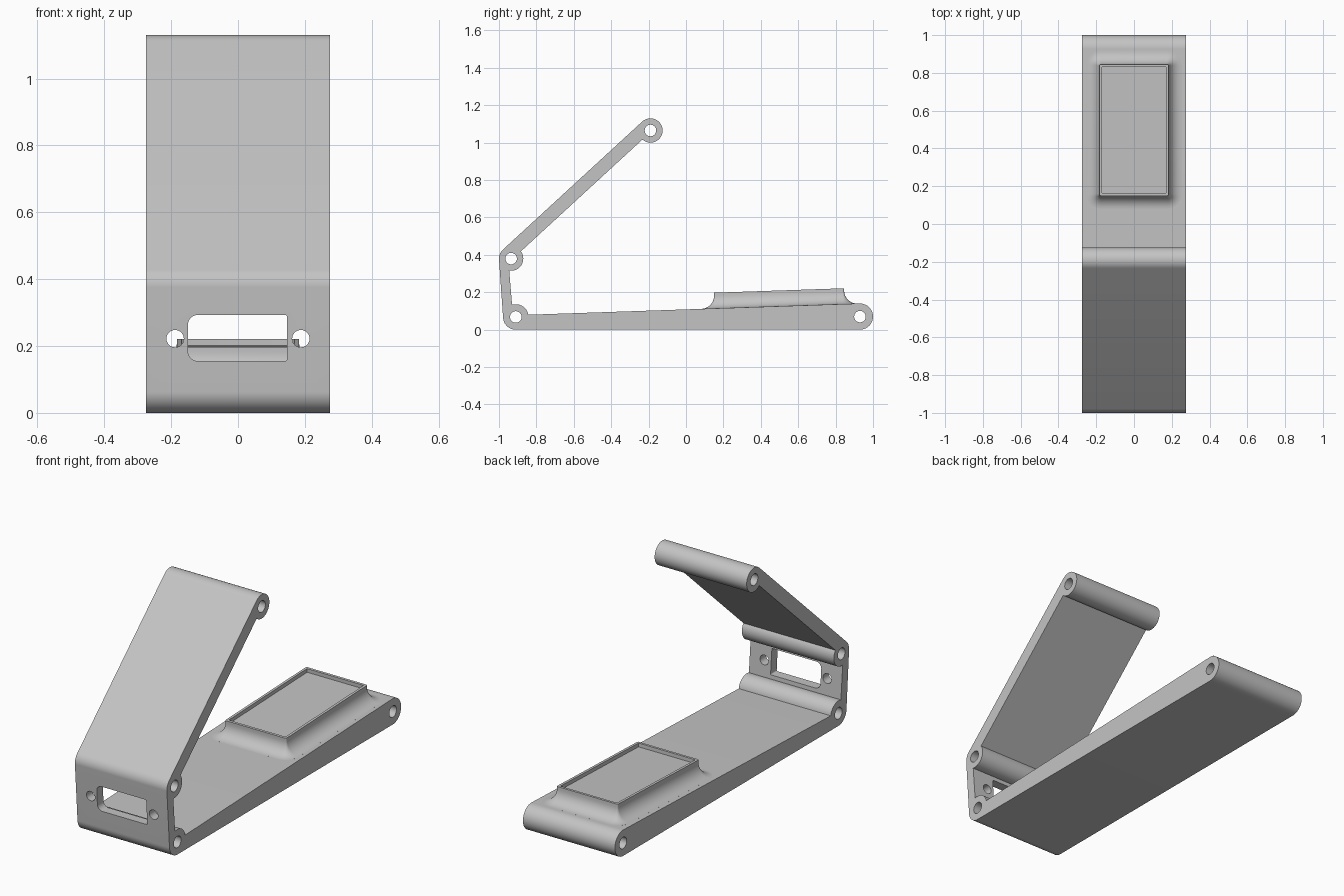
import bpy, bmesh
from math import sin, cos, radians, atan2, degrees
from mathutils import Vector, Matrix

if "Cube" in bpy.data.objects:
    bpy.data.objects.remove(bpy.data.objects["Cube"])

grey = bpy.data.materials.new("plain grey")
grey.use_nodes = True
grey.diffuse_color = (0.55, 0.55, 0.55, 1)
grey.node_tree.nodes["Principled BSDF"].inputs["Base Color"].default_value = grey.diffuse_color

HALF = 0.275
FRONT, HINGE, TIP, REAR = (-0.91, 0.068), (-0.935, 0.38), (-0.19, 1.065), (0.93, 0.07)


def arc(center, r, start, end, n=20):
    """Points along a circular arc, angles in degrees."""
    angles = [radians(start + (end - start) * i / n) for i in range(n + 1)]
    return [(center[0] + r * cos(a), center[1] + r * sin(a)) for a in angles]


def rounded_rect(x0, x1, y0, y1, r_left, r_right, n=8):
    corners = [(x1, y1, r_right, 0), (x0, y1, r_left, 90), (x0, y0, r_left, 180), (x1, y0, r_right, 270)]
    pts = []
    for x, y, r, a in corners:
        cx = x - r if x == x1 else x + r
        cy = y - r if y == y1 else y + r
        pts += arc((cx, cy), r, a, a + 90, n)
    return pts


def prism(bm, pts, place, offset):
    """Extrude a 2D outline, placed in space by a function, along an offset."""
    face = bm.faces.new([bm.verts.new(place(a, b)) for a, b in pts])
    out = bmesh.ops.extrude_face_region(bm, geom=[face])
    moved = [v for v in out["geom"] if isinstance(v, bmesh.types.BMVert)]
    bmesh.ops.translate(bm, verts=moved, vec=offset)


def make(name, bm):
    bmesh.ops.recalc_face_normals(bm, faces=bm.faces)
    mesh = bpy.data.meshes.new(name)
    bm.to_mesh(mesh)
    bm.free()
    mesh.materials.append(grey)
    obj = bpy.data.objects.new(name, mesh)
    bpy.context.collection.objects.link(obj)
    return obj


def activate(obj):
    bpy.ops.object.select_all(action="DESELECT")
    obj.select_set(True)
    bpy.context.view_layer.objects.active = obj


def smooth(obj):
    activate(obj)
    bpy.ops.object.shade_smooth_by_angle(angle=radians(32))


# Folded body: base slab, front wall and open lid share one side outline
lid = degrees(atan2(TIP[1] - HINGE[1], TIP[0] - HINGE[0]))
outline = (
    arc(REAR, 0.07, -90, 92)                         # rear knuckle
    + arc(FRONT, 0.068, 10, 107)                     # front knuckle, inner side
    + arc(HINGE, 0.065, -99, lid - 6)                # hinge knuckle, inner side
    + arc(TIP, 0.065, lid + 186, lid + 450, 32)      # lid end knuckle
    + arc(HINGE, 0.065, lid + 90, 184)               # hinge knuckle, outer side
    + arc(FRONT, 0.068, 184, 270)                    # lower front edge
)
bm = bmesh.new()
prism(bm, outline, lambda y, z: (-HALF, y, z), (2 * HALF, 0, 0))
body = make("folded_body", bm)

# Cutters: pin holes through the knuckles, slot and screw holes in the wall
bm = bmesh.new()
for center in (FRONT, HINGE, TIP, REAR):
    prism(bm, arc(center, 0.031, 0, 345, 23), lambda y, z: (-0.4, y, z), (0.8, 0, 0))
wall = lambda x, z: (x, -1.1, z)
prism(bm, rounded_rect(-0.15, 0.147, 0.155, 0.293, 0.03, 0.006), wall, (0, 0.3, 0))
for side in (-1, 1):
    prism(bm, arc((side * 0.188, 0.222), 0.026, 0, 345, 23), wall, (0, 0.3, 0))
cutter = make("hole_cutter", bm)
cutter.hide_render = True

activate(body)
mod = body.modifiers.new("holes", "BOOLEAN")
mod.operation, mod.solver, mod.object = "DIFFERENCE", "EXACT", cutter
bpy.ops.object.modifier_apply(modifier=mod.name)
bpy.data.objects.remove(cutter)
smooth(body)

# Raised tray: stacked rounded outlines with a flared foot and recessed top
FLARE, TOP = 0.07, 0.084
levels = [(FLARE, -0.02)]
levels += [(FLARE - x, FLARE - z) for x, z in arc((0, 0), FLARE, 90, 0, 12)]
levels = [levels[0]] + [(FLARE - x, z) for x, z in
                        [(FLARE * sin(radians(a * 7.5)), FLARE * (1 - cos(radians(a * 7.5)))) for a in range(13)]]
levels += [(0, TOP), (-0.014, TOP), (-0.014, TOP - 0.02)]
bm = bmesh.new()
rings = []
for grow, z in levels:
    r = max(0.008 + grow, 0.002)
    pts = rounded_rect(-0.183 - grow, 0.183 + grow, -0.348 - grow, 0.348 + grow, r, r)
    rings.append([bm.verts.new((x, y, z)) for x, y in pts])
for low, high in zip(rings, rings[1:]):
    for i in range(len(low)):
        j = (i + 1) % len(low)
        bm.faces.new((low[i], low[j], high[j], high[i]))
bm.faces.new(rings[0][::-1])
bm.faces.new(rings[-1])
tray = make("raised_tray", bm)
tray.data.transform(Matrix.Translation((0, 0.5, 0.1255)) @ Matrix.Rotation(radians(1.95), 4, "X"))
smooth(tray)
